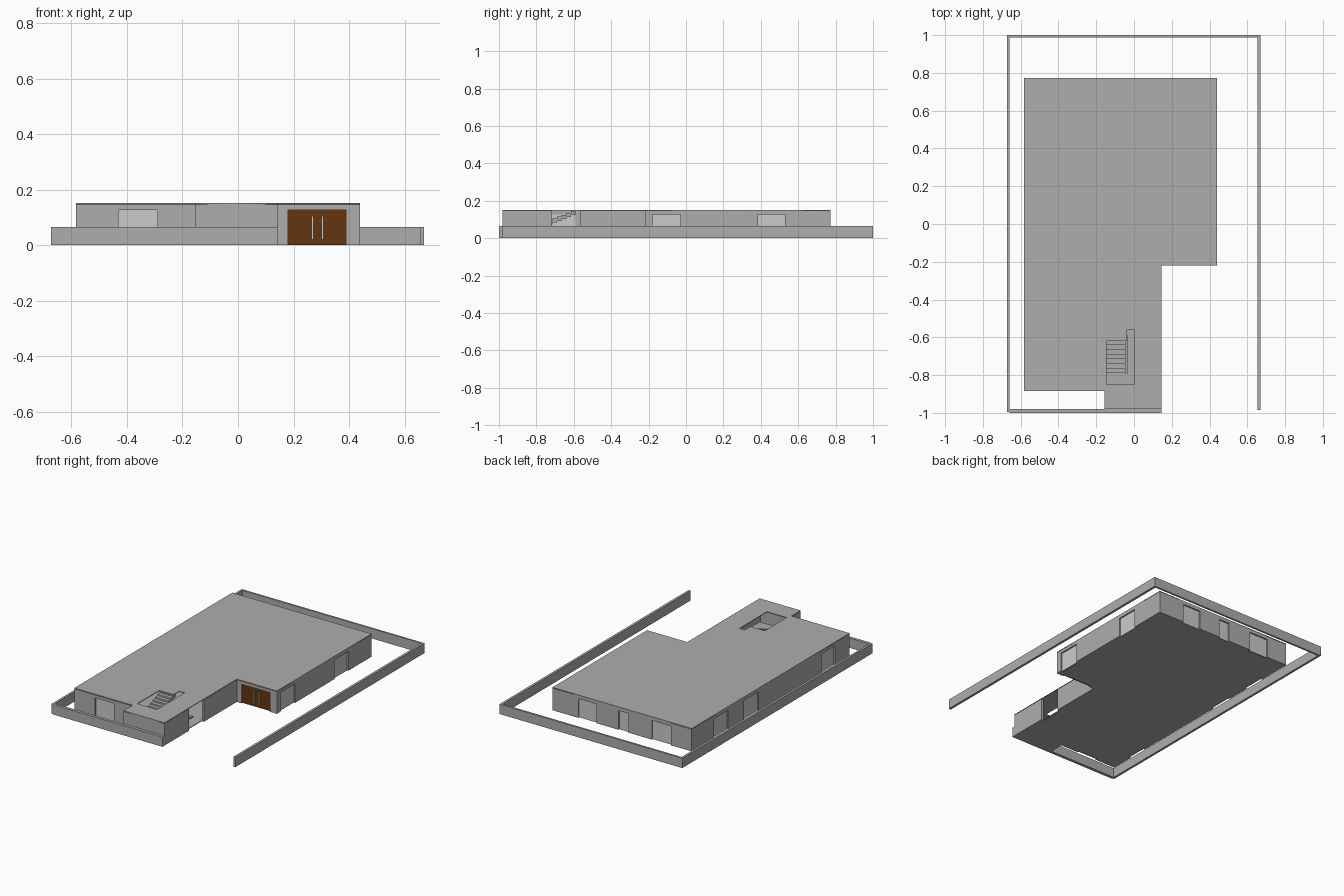
import bpy, bmesh
from mathutils import Vector, Matrix

if "Cube" in bpy.data.objects:
    bpy.data.objects.remove(bpy.data.objects["Cube"])

def material(name, rgb):
    m = bpy.data.materials.new(name)
    m.diffuse_color = (*rgb, 1)
    m.use_nodes = True
    m.node_tree.nodes["Principled BSDF"].inputs["Base Color"].default_value = m.diffuse_color
    return m

GREY = material("wall grey", (0.42, 0.42, 0.42))
PALE = material("pale glass", (0.60, 0.60, 0.60))
BROWN = material("door brown", (0.125, 0.035, 0.004))

H, T = 0.152, 0.015      # building height, wall thickness
SLAB = 0.005
FENCE_H = 0.065
WIN_TOP = 0.127

def boxes(name, parts, mat):
    """One object made from boxes given as (x0, x1, y0, y1, z0, z1)."""
    bm = bmesh.new()
    for x0, x1, y0, y1, z0, z1 in parts:
        size = Vector((abs(x1 - x0), abs(y1 - y0), abs(z1 - z0)))
        mid = Vector(((x0 + x1) / 2, (y0 + y1) / 2, (z0 + z1) / 2))
        bmesh.ops.create_cube(bm, size=1, matrix=Matrix.Translation(mid) @ Matrix.Diagonal((*size, 1)))
    me = bpy.data.meshes.new(name)
    bm.to_mesh(me)
    bm.free()
    me.materials.append(mat)
    ob = bpy.data.objects.new(name, me)
    bpy.context.collection.objects.link(ob)
    return ob

def slab(name, loops, z0, z1):
    """Flat plate from an outline and optional hole outlines."""
    cu = bpy.data.curves.new(name, 'CURVE')
    cu.dimensions = '2D'
    cu.fill_mode = 'BOTH'
    cu.extrude = (z1 - z0) / 2
    for pts in loops:
        s = cu.splines.new('POLY')
        s.points.add(len(pts) - 1)
        for p, (x, y) in zip(s.points, pts):
            p.co = (x, y, 0, 1)
        s.use_cyclic_u = True
    cu.materials.append(GREY)
    ob = bpy.data.objects.new(name, cu)
    ob.location.z = (z0 + z1) / 2
    bpy.context.collection.objects.link(ob)
    bpy.ops.object.select_all(action='DESELECT')
    ob.select_set(True)
    bpy.context.view_layer.objects.active = ob
    bpy.ops.object.convert(target='MESH')

def wall(name, axis, face, inward, a, b, openings=()):
    """Wall along an axis; openings are (start, end, top, panel material or None)."""
    def part(u0, u1, d0, d1, z0, z1):
        f0, f1 = sorted((face + inward * d0, face + inward * d1))
        return (u0, u1, f0, f1, z0, z1) if axis == 'x' else (f0, f1, u0, u1, z0, z1)
    top, parts, u = H - SLAB, [], a
    for i, (s, e, h, mat) in enumerate(sorted(openings, key=lambda o: o[0])):
        parts.append(part(u, s, 0, T, 0, top))
        if h < top:
            parts.append(part(s, e, 0, T, h, top))
        if mat:
            kind = "door" if mat == BROWN else "window"
            boxes(f"{name}_{kind}_{i + 1}", [part(s, e, 0.009, 0.013, 0, h)], mat)
        u = e
    parts.append(part(u, b, 0, T, 0, top))
    boxes(name, parts, GREY)

def windows(*spans):
    return [(s, e, WIN_TOP, PALE) for s, e in spans]

# building outline, counter-clockwise from the front left corner
XL, XE, XN, XR = -0.583, -0.155, 0.145, 0.44
YF, YM, YN, YB = -0.98, -0.885, -0.22, 0.773

def outline(d):
    return [(XL + d, YM + d), (XE + d, YM + d), (XE + d, YF + d), (XN - d, YF + d),
            (XN - d, YN + d), (XR - d, YN + d), (XR - d, YB - d), (XL + d, YB - d)]

# roof with stair opening, and floor
stair_hole = [(-0.145, -0.85), (0, -0.85), (0, -0.56), (-0.04, -0.56), (-0.04, -0.62), (-0.145, -0.62)]
slab("roof", [outline(0), stair_hole], H - SLAB, H)
slab("floor", [outline(T)], 0, SLAB)

# outer walls
wall("left_wall", 'y', XL, 1, YM, YB, windows((-0.73, -0.59), (0.07, 0.225), (0.39, 0.54)))
wall("back_wall", 'x', YB, -1, XL, XR, windows((-0.43, -0.29), (-0.12, -0.045), (0.115, 0.25)))
wall("right_wall", 'y', XR, -1, YN, YB, windows((-0.18, -0.03), (0.385, 0.53)))
wall("front_wall", 'x', YM, 1, XL, XE + T, windows((-0.43, -0.29)))
wall("entrance_wall", 'x', YN, 1, XN - T, XR, [(0.18, 0.39, WIN_TOP, BROWN)])
wall("side_wall", 'y', XN, -1, YF, YN, [(-0.72, -0.565, H - SLAB, None)])
wall("porch_front_wall", 'x', YF, 1, XE, XN)
wall("porch_left_wall", 'y', XE, 1, YF, YM + T)

# door handles
boxes("door_handles", [(x - 0.004, x + 0.004, YN + 0.001, YN + 0.009, 0.02, 0.105)
                       for x in (0.268, 0.304)], PALE)

# stairs: lower flight rises to the front landing, upper flight to the roof
N = 8
lower, upper = [], []
for i in range(N):
    y = -0.56 - i * 0.23 / N
    z = SLAB + (i + 1) * 0.06 / N
    lower.append((-0.035, 0.06, y - 0.23 / N, y, max(0.004, z - 0.022), z))
    y = -0.79 + i * 0.20 / N
    z = 0.065 + (i + 1) * (H - SLAB - 0.067) / N
    upper.append((-0.145, -0.045, y, y + 0.20 / N, z - 0.022, z))
boxes("lower_stairs", lower, GREY)
boxes("upper_stairs", upper, GREY)
boxes("stair_landing", [(-0.145, 0.06, -0.86, -0.79, 0.05, 0.065)], GREY)

# boundary fence
boxes("fence", [(-0.673, -0.658, -0.995, 1, 0, FENCE_H),
                (-0.658, 0.658, 0.987, 1, 0, FENCE_H),
                (0.655, 0.671, -0.985, 1, 0, FENCE_H),
                (-0.658, XN, -1.0, -0.98, 0, FENCE_H)], GREY)
